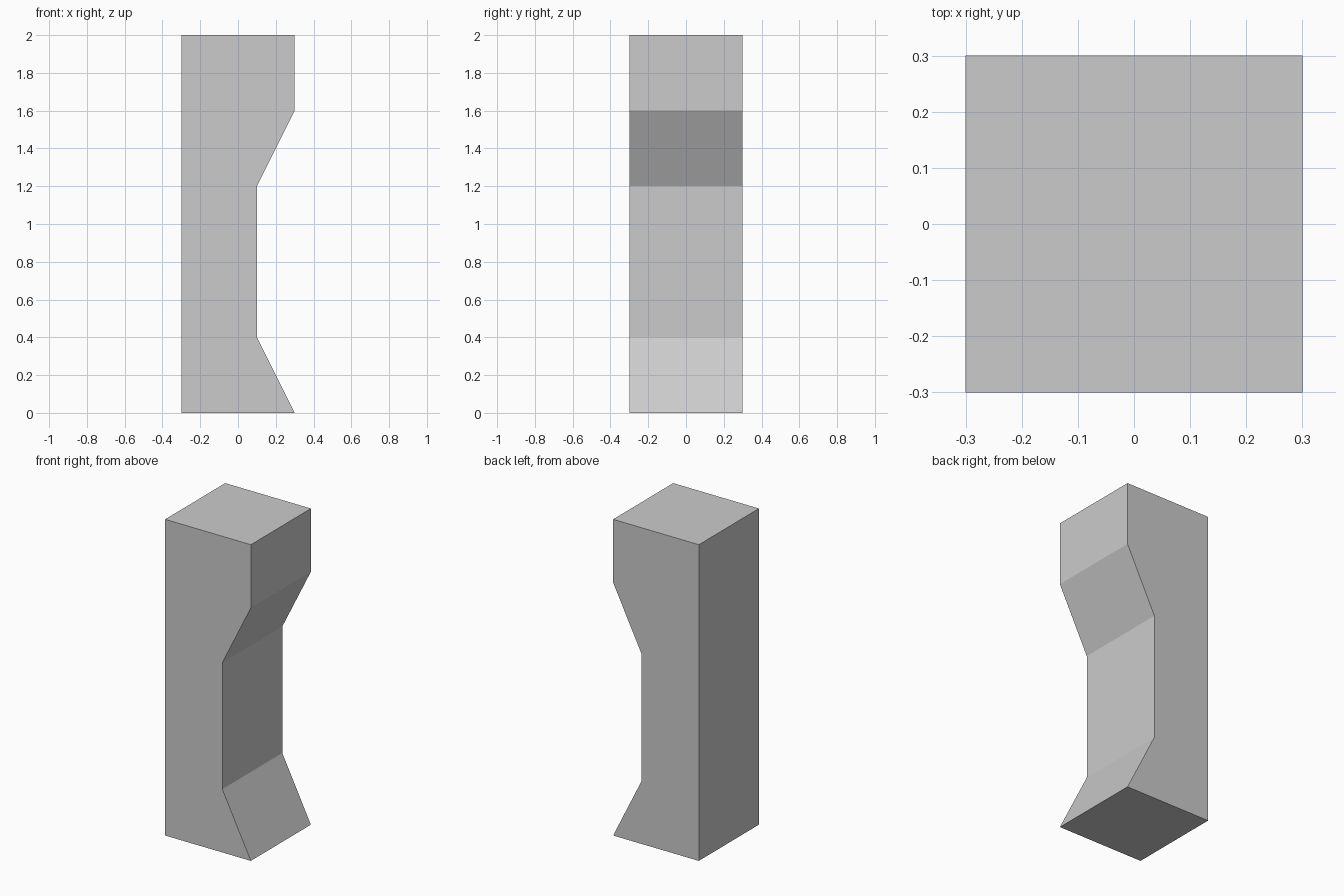
import bpy
import bmesh

if "Cube" in bpy.data.objects:
    bpy.data.objects.remove(bpy.data.objects["Cube"])

HALF_DEPTH = 0.3

# Side profile (x, z): straight back, notched right side
profile = [(-0.3, 0), (0.3, 0), (0.1, 0.4), (0.1, 1.2),
           (0.3, 1.6), (0.3, 2), (-0.3, 2)]

# Extrude the profile from front to back
bm = bmesh.new()
front = bm.faces.new([bm.verts.new((x, -HALF_DEPTH, z)) for x, z in profile])
result = bmesh.ops.extrude_face_region(bm, geom=[front], use_keep_orig=True)
back_verts = [v for v in result["geom"] if isinstance(v, bmesh.types.BMVert)]
bmesh.ops.translate(bm, verts=back_verts, vec=(0, 2 * HALF_DEPTH, 0))
bmesh.ops.recalc_face_normals(bm, faces=bm.faces)

# Notched pillar
mesh = bpy.data.meshes.new("notched_pillar")
bm.to_mesh(mesh)
bm.free()
pillar = bpy.data.objects.new("notched_pillar", mesh)
bpy.context.collection.objects.link(pillar)
